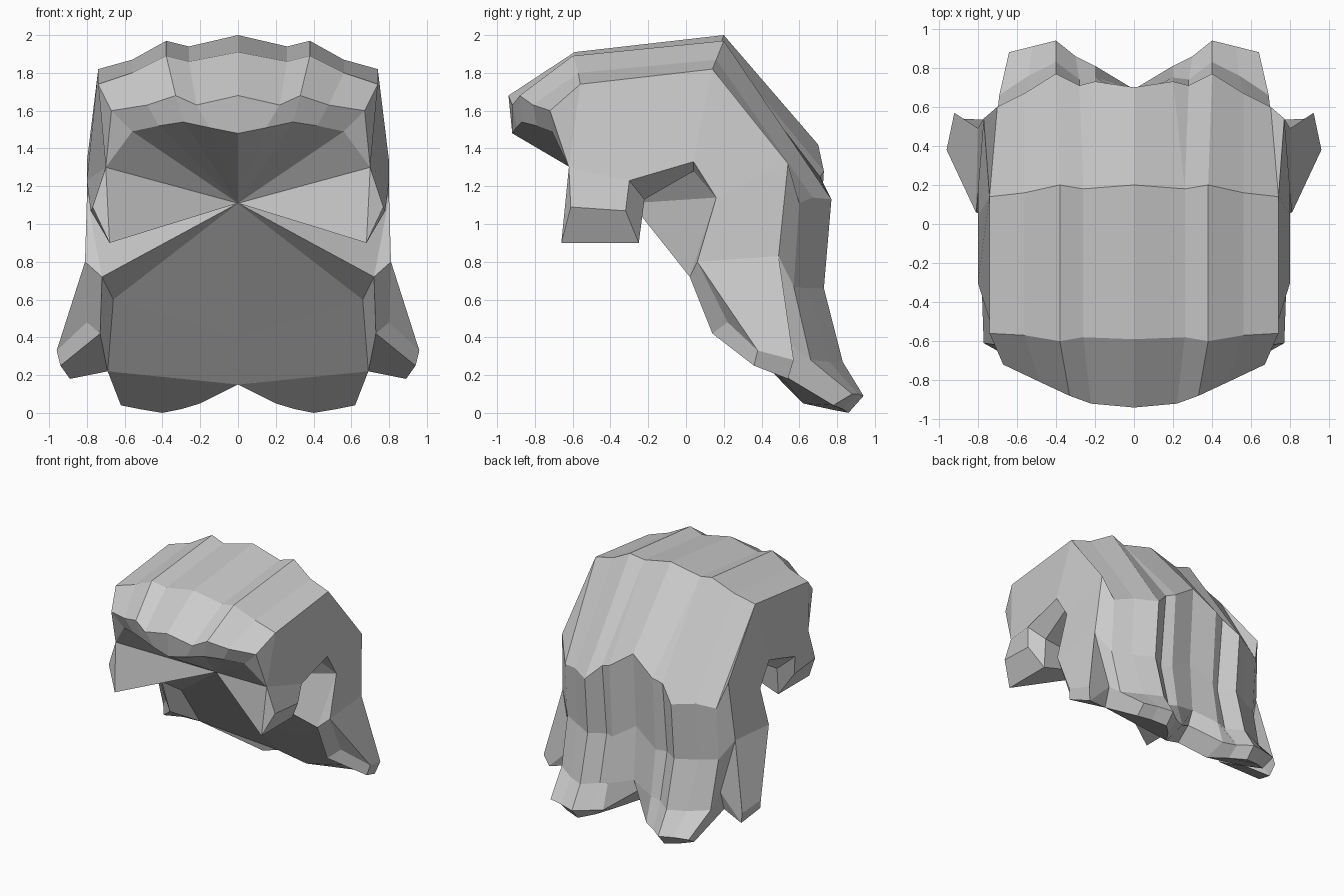
import bpy
import bmesh

cube = bpy.data.objects.get("Cube")
if cube:
    bpy.data.objects.remove(cube, do_unlink=True)

bm = bmesh.new()


def vert(x, y, z):
    return bm.verts.new((x, y, z))


def face(*corners):
    bm.faces.new(corners)


def row(xs, ys, zs):
    """One line of vertices running from the middle of the head to the side."""
    return [vert(*p) for p in zip(xs, ys, zs)]


def skin(rows):
    """Join neighbouring rows with quads."""
    for a, b in zip(rows, rows[1:]):
        for i in range(len(a) - 1):
            face(a[i], a[i + 1], b[i + 1], b[i])


# Fringe underside, fringe rim and crown
top_x = (0, .26, .38, .56, .74)
brow = row((0, .15, .29, .42, .56), (-.92, -.9, -.87, -.79, -.71),
           (1.48, 1.51, 1.54, 1.52, 1.49))
rim = row((0, .22, .33, .48, .67), (-.94, -.92, -.88, -.81, -.72),
          (1.68, 1.63, 1.68, 1.63, 1.6))
front = row(top_x, (-.59, -.58, -.6, -.57, -.56),
            (1.91, 1.86, 1.89, 1.8, 1.74))
crest = row(top_x, (.2, .18, .2, .16, .14),
            (2, 1.94, 1.97, 1.87, 1.82))
skin([brow, rim, front, crest])

# Back locks: grooves and ridges by turns, ending in one broad tip
lock_x = (0, .2, .28, .4, .56, .7, .77)
nape = row(lock_x, (.7, .73, .71, .77, .67, .6, .54),
           (1.42, 1.28, 1.25, 1.13, 1.14, 1.11, 1.32))
waist = row(lock_x[:6] + (.8,), (.66, .69, .65, .73, .64, .57, .49),
            (.8, .67, .66, .66, .66, .67, .83))
ends = row((0, .2, .28, .4, .54, .69, .69), (.69, .75, .74, .83, .76, .66, .53),
           (.36, .3, .28, .27, .27, .28, .38))
tips = row((0, .2, .3, .4, .52, .64), (.64, .81, .86, .94, .91, .88),
           (.25, .1, .09, .09, .1, .1))
hem = row((0, .2, .3, .4, .52, .62), (.52, .62, .76, .86, .83, .78),
          (.15, .05, .02, 0, .02, .04))
skin([nape, waist, ends])
skin([ends[:6], tips, hem])

# Crown meets the locks
face(crest[0], crest[1], nape[1], nape[0])
face(crest[1], nape[2], nape[1])
for i in (1, 2, 3):
    face(crest[i], crest[i + 1], nape[i + 2], nape[i + 1])
face(crest[4], nape[6], nape[5])

# Sideburn
temple = vert(.7, -.62, 1.3)
burn_front = vert(.77, -.61, 1.09)
burn_back = vert(.78, -.32, 1.07)
burn_tip_front = vert(.68, -.66, .9)
burn_tip_back = vert(.68, -.25, .9)
burn_inner = vert(.69, -.22, 1.13)

# Ear notch
ear_front = vert(.8, -.3, 1.23)
ear_top = vert(.8, .04, 1.33)
ear_inner = vert(.7, .04, 1.28)
ear_back = vert(.8, .16, 1.14)
ear_low = vert(.81, .06, .8)

# Side lock and its inner edge
jaw = vert(.72, .02, .72)
jaw_inner = vert(.66, .19, .6)
neck = vert(0, .29, .4)
lock_outer = vert(.8, .22, .48)
lock_inner = vert(.73, .14, .42)
tip_out = vert(.96, .38, .33)
tip_under = vert(.94, .36, .25)
tip_low = vert(.89, .54, .18)
tip_back = vert(.92, .57, .28)
fork = vert(.69, .48, .22)

# Side of the head
face(brow[4], rim[4], temple)
face(rim[4], front[4], temple)
face(front[4], crest[4], ear_top, ear_front, temple)
face(crest[4], nape[6], ear_back, ear_top)
face(nape[6], waist[6], ear_low, ear_back)
face(waist[6], tip_back, tip_out, ear_low)

# Sideburn and notch walls
face(temple, burn_front, burn_back, ear_front)
face(temple, burn_tip_front, burn_front)
face(burn_front, burn_tip_front, burn_tip_back, burn_back)
face(burn_back, burn_tip_back, burn_inner, ear_front)
face(ear_front, burn_inner, ear_inner, ear_top)
face(ear_top, ear_inner, ear_back)
face(ear_back, ear_low, jaw)

# Side lock: front, tip and the gap behind it
face(ear_low, tip_out, lock_outer)
face(ear_low, lock_outer, lock_inner, jaw)
face(lock_outer, tip_out, tip_under, lock_inner)
face(tip_out, tip_back, tip_low, tip_under)
face(waist[6], tip_back, tip_low, ends[6])
face(ends[6], tip_low, fork)
face(ends[6], ends[5], tips[5], hem[5], fork)

# Underside
face(lock_inner, tip_under, tip_low, fork)
face(jaw, lock_inner, fork, jaw_inner)
face(jaw_inner, fork, hem[0], neck)
face(*hem, fork)

# Hollow inside: a fan that meets at one deep point
hollow = vert(0, -.29, 1.11)
edge = brow + [temple, burn_tip_front, burn_tip_back, burn_inner, ear_inner,
               ear_back, jaw, jaw_inner, neck]
for a, b in zip(edge, edge[1:]):
    face(hollow, a, b)

# Mirror the half and close the shell
bmesh.ops.mirror(bm, geom=bm.verts[:] + bm.edges[:] + bm.faces[:],
                 axis='X', merge_dist=.001)
bmesh.ops.remove_doubles(bm, verts=bm.verts[:], dist=.0005)
bmesh.ops.recalc_face_normals(bm, faces=bm.faces[:])

mesh = bpy.data.meshes.new("hair")
bm.to_mesh(mesh)
bm.free()
hair = bpy.data.objects.new("hair", mesh)
bpy.context.collection.objects.link(hair)

# Plain grey material
grey = bpy.data.materials.new("light grey")
grey.use_nodes = True
colour = (.6, .6, .6, 1)
grey.diffuse_color = colour
grey.node_tree.nodes["Principled BSDF"].inputs["Base Color"].default_value = colour
mesh.materials.append(grey)
